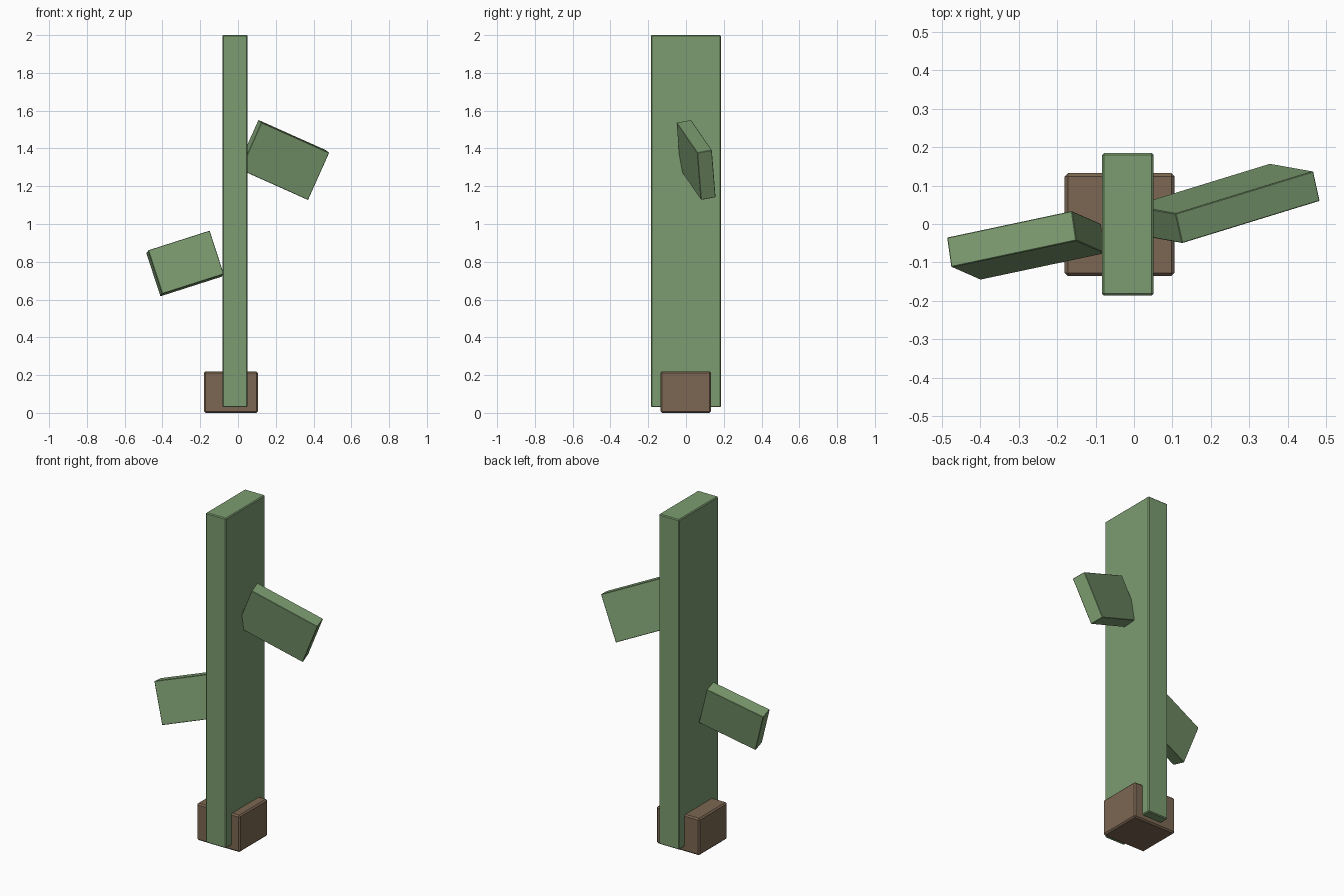
import bpy, bmesh
from mathutils import Vector

if "Cube" in bpy.data.objects:
    bpy.data.objects.remove(bpy.data.objects["Cube"])


def material(name, rgb):
    m = bpy.data.materials.new(name)
    m.diffuse_color = (*rgb, 1)
    m.use_nodes = True
    m.node_tree.nodes["Principled BSDF"].inputs["Base Color"].default_value = m.diffuse_color
    return m


green = material("cactus green", (0.20, 0.33, 0.16))
brown = material("earth brown", (0.20, 0.135, 0.085))


def block(name, corner, u, v, w, mat, bevel):
    """Bevelled box spanned by three edge vectors from one corner."""
    corner, u, v, w = map(Vector, (corner, u, v, w))
    centre = corner + (u + v + w) / 2
    bm = bmesh.new()
    bmesh.ops.create_cube(bm, size=1)
    for p in bm.verts:
        p.co = u * p.co.x + v * p.co.y + w * p.co.z
    bmesh.ops.recalc_face_normals(bm, faces=bm.faces)
    bmesh.ops.bevel(bm, geom=bm.edges[:], offset=bevel, segments=1,
                    affect='EDGES', profile=0.5)
    me = bpy.data.meshes.new(name)
    bm.to_mesh(me)
    bm.free()
    me.materials.append(mat)
    ob = bpy.data.objects.new(name, me)
    ob.location = centre
    bpy.context.collection.objects.link(ob)


# Base block and tall flat stem
block("base", (-0.18, -0.135, 0), (0.285, 0, 0), (0, 0.267, 0), (0, 0, 0.22), brown, 0.008)
block("stem", (-0.083, -0.186, 0.03), (0.134, 0, 0), (0, 0.37, 0), (0, 0, 1.97), green, 0.005)

# Tilted side arms: front top inner corner, then length, thickness and width
block("right_arm", (0.125, -0.05, 1.537), (0.358, 0.11, -0.16),
      (-0.017, 0.077, 0.014), (-0.112, 0.02, -0.25), green, 0.002)
block("left_arm", (-0.15, -0.043, 0.965), (-0.325, -0.069, -0.104),
      (-0.011, 0.077, -0.014), (0.075, -0.033, -0.23), green, 0.002)
